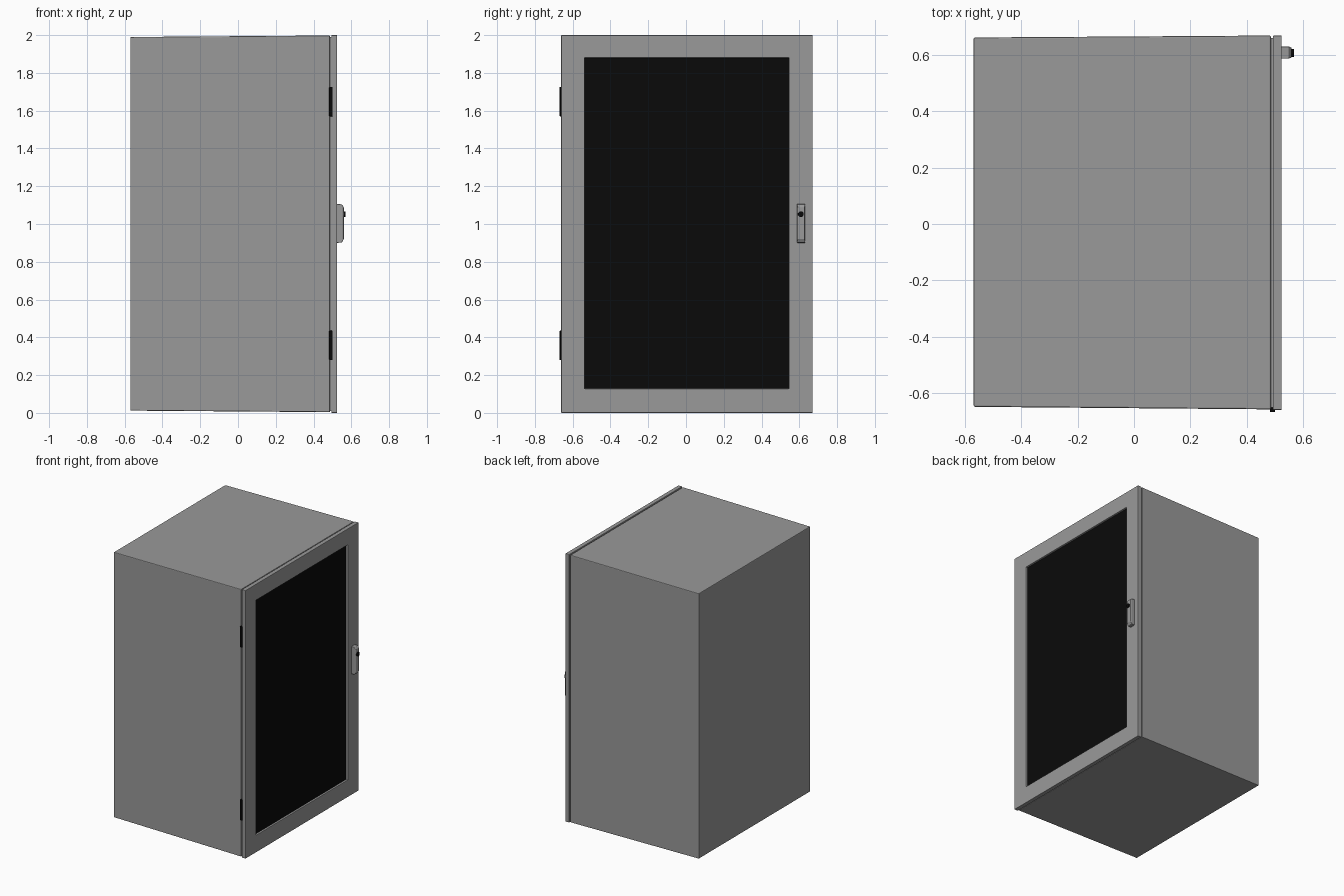
import bpy
import bmesh
import math

cube = bpy.data.objects.get("Cube")
if cube:
    bpy.data.objects.remove(cube, do_unlink=True)


def material(name, rgb):
    m = bpy.data.materials.new(name)
    m.use_nodes = True
    color = (*rgb, 1)
    m.diffuse_color = color
    m.node_tree.nodes["Principled BSDF"].inputs["Base Color"].default_value = color
    return m


GRAY = material("gray_metal", (0.32, 0.32, 0.32))
BLACK = material("black", (0.003, 0.003, 0.003))


def loft(name, sections, mat, bevel=0.0):
    """Join rectangles (x, y_min, y_max, z_min, z_max) along x and cap both ends."""
    bm = bmesh.new()
    rings = [[bm.verts.new((x, y, z)) for y, z in ((y0, z0), (y1, z0), (y1, z1), (y0, z1))]
             for x, y0, y1, z0, z1 in sections]
    for a, b in zip(rings, rings[1:]):
        for i in range(4):
            j = (i + 1) % 4
            bm.faces.new((a[i], a[j], b[j], b[i]))
    bm.faces.new(rings[0])
    bm.faces.new(rings[-1])
    bmesh.ops.recalc_face_normals(bm, faces=bm.faces)
    mesh = bpy.data.meshes.new(name)
    bm.to_mesh(mesh)
    bm.free()
    mesh.materials.append(mat)
    obj = bpy.data.objects.new(name, mesh)
    bpy.context.collection.objects.link(obj)
    if bevel:
        mod = obj.modifiers.new("rounded_edges", "BEVEL")
        mod.width = bevel
        mod.segments = 2
    return obj


def cylinder(name, radius, x0, x1, y, z, mat):
    bpy.ops.mesh.primitive_cylinder_add(vertices=24, radius=radius, depth=x1 - x0,
                                        location=((x0 + x1) / 2, y, z),
                                        rotation=(0, math.pi / 2, 0))
    obj = bpy.context.object
    obj.name = name
    obj.data.materials.append(mat)
    bpy.ops.object.shade_smooth_by_angle()
    return obj


# Cabinet body, narrowing slightly towards the back
loft("cabinet_body", [(-0.57, -0.65, 0.663, 0.012, 1.99),
                      (0.487, -0.659, 0.67, 0.004, 1.998)], GRAY, 0.005)

# Recessed seal between body and door
loft("door_seal", [(0.48, -0.652, 0.662, 0.01, 1.99),
                   (0.50, -0.652, 0.662, 0.01, 1.99)], GRAY)

# Door with a recessed window opening
loft("door", [(0.494, -0.661, 0.67, 0, 2),
              (0.525, -0.661, 0.67, 0, 2),
              (0.525, -0.537, 0.545, 0.128, 1.88),
              (0.507, -0.537, 0.545, 0.128, 1.88)], GRAY, 0.003)
loft("window_pane", [(0.504, -0.537, 0.545, 0.128, 1.88),
                     (0.511, -0.537, 0.545, 0.128, 1.88)], BLACK)

# Hinges on the front edge
for label, z in (("lower", 0.357), ("upper", 1.648)):
    loft(label + "_hinge", [(0.483, -0.669, -0.645, z - 0.078, z + 0.078),
                            (0.501, -0.669, -0.645, z - 0.078, z + 0.078)], BLACK, 0.003)

# Handle with sloped ends, and its lock
loft("handle", [(0.52, 0.588, 0.631, 0.90, 1.106),
                (0.55, 0.588, 0.631, 0.902, 1.104),
                (0.56, 0.592, 0.627, 0.92, 1.09)], GRAY, 0.003)
cylinder("lock", 0.015, 0.55, 0.568, 0.608, 1.052, BLACK)
